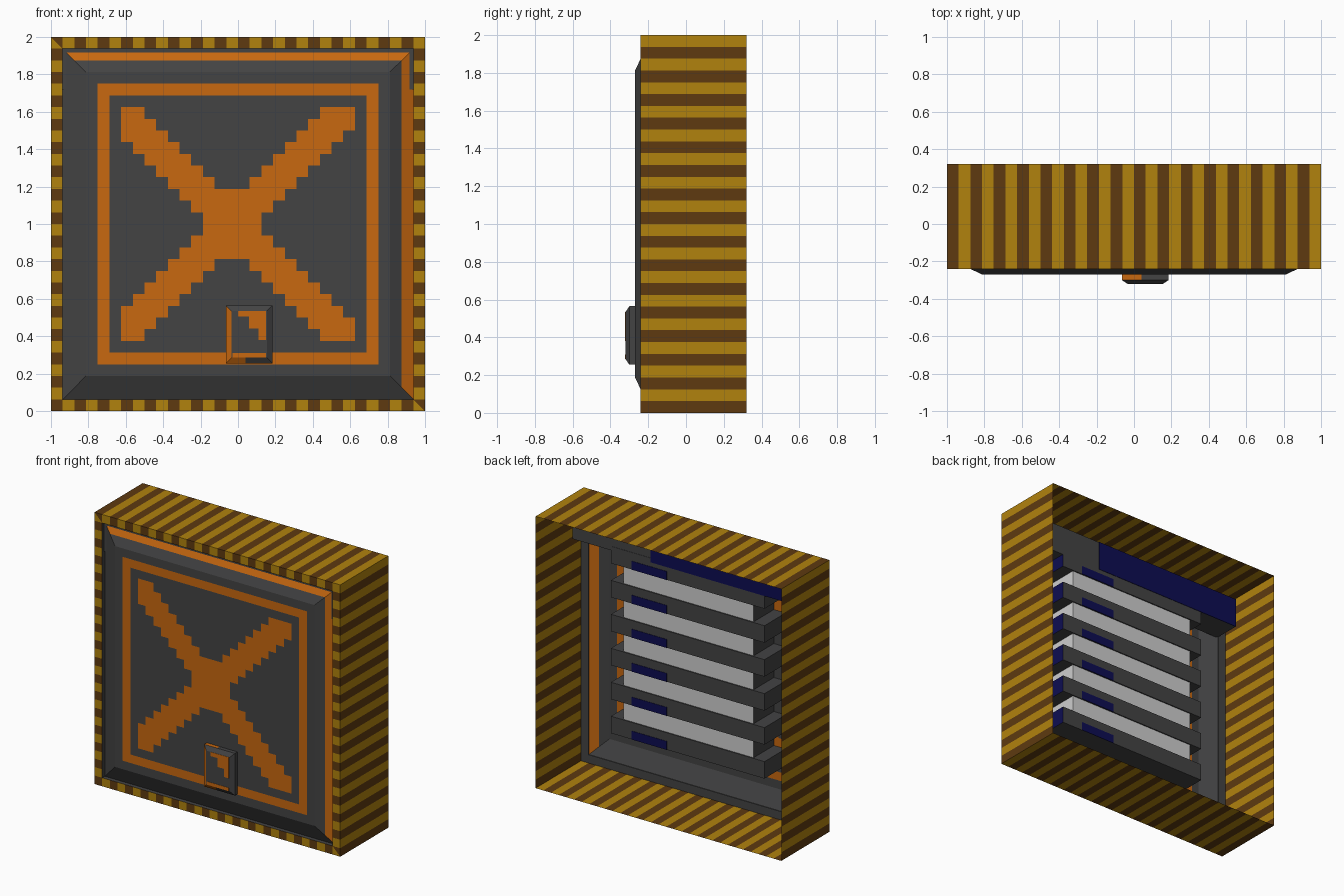
import bpy, bmesh
from mathutils import Vector

if "Cube" in bpy.data.objects:
    bpy.data.objects.remove(bpy.data.objects["Cube"])

MATS = {}
for n, c in {"yellow": (.44, .225, .004), "brown": (.112, .042, .005), "orange": (.58, .14, .005),
             "dark_grey": (.056, .056, .057), "navy": (.004, .004, .085), "pale_grey": (.62, .62, .62)}.items():
    m = bpy.data.materials.new(n)
    m.diffuse_color = (*c, 1)
    m.use_nodes = True
    m.node_tree.nodes["Principled BSDF"].inputs["Base Color"].default_value = m.diffuse_color
    MATS[n] = m
NAMES = list(MATS)
MID = Vector((0, 0, 1))


def finish(bm, name, rule=None, outward=None):
    """Make an object; rule(center, normal) gives each face its colour."""
    bmesh.ops.remove_doubles(bm, verts=bm.verts, dist=1e-5)
    bm.normal_update()
    if outward is not None:
        for f in bm.faces:
            if f.normal.dot(f.calc_center_median() - outward) < 0:
                f.normal_flip()
        bm.normal_update()
    if rule:
        for f in bm.faces:
            f.material_index = NAMES.index(rule(f.calc_center_median(), f.normal))
    me = bpy.data.meshes.new(name)
    bm.to_mesh(me)
    bm.free()
    for m in MATS.values():
        me.materials.append(m)
    ob = bpy.data.objects.new(name, me)
    bpy.context.collection.objects.link(ob)
    return ob


def face(bm, pts):
    keep = []
    for p in pts:
        if p not in keep:
            keep.append(p)
    return bm.faces.new([bm.verts.new(p) for p in keep])


def rings(bm, levels, cx=0, cz=1):
    """Loft rectangular rings (half width, half height, y)."""
    for (a, b, y), (a2, b2, y2) in zip(levels, levels[1:]):
        s = [(-1, -1), (1, -1), (1, 1), (-1, 1)]
        for i in range(4):
            (p, q), (r, t) = s[i], s[(i + 1) % 4]
            face(bm, [(cx + p * a, y, cz + q * b), (cx + r * a, y, cz + t * b),
                      (cx + r * a2, y2, cz + t * b2), (cx + p * a2, y2, cz + q * b2)])


def box(name, x0, x1, y0, y1, z0, z1, rule):
    bm = bmesh.new()
    bmesh.ops.create_cube(bm, size=1)
    for v in bm.verts:
        v.co = ((x0 + x1) / 2 + v.co.x * (x1 - x0), (y0 + y1) / 2 + v.co.y * (y1 - y0),
                (z0 + z1) / 2 + v.co.z * (z1 - z0))
    return finish(bm, name, rule)


FRONT, BACK, IN, CELL = -.24, .32, .9375, .0625

# Striped open casing: four thin walls plus the front rim
bm = bmesh.new()
for sgn in (1, -1):
    for swap in (False, True):
        def P(t, h, y):
            return (sgn * h, y, 1 + t) if swap else (t, y, 1 + sgn * h)
        for i in range(32):
            t0, t1 = -1 + i * CELL, -1 + (i + 1) * CELL
            c0, c1 = [max(-IN, min(IN, t)) for t in (t0, t1)]
            for f in (face(bm, [P(t0, 1, FRONT), P(t1, 1, FRONT), P(t1, 1, BACK), P(t0, 1, BACK)]),
                      face(bm, [P(t0, 1, FRONT), P(t1, 1, FRONT), P(c1, IN, FRONT), P(c0, IN, FRONT)])):
                f.material_index = i % 2 == 0
finish(bm, "striped_casing", outward=MID)

# Grey lining behind the rim
bm = bmesh.new()
rings(bm, [(IN, IN, FRONT), (IN, IN, -.205), (.999, .999, -.205)])
bmesh.ops.recalc_face_normals(bm, faces=bm.faces)
finish(bm, "rim_lining", lambda c, n: "dark_grey")

# Bevelled border of the front panel, orange along its top and right outer bands
bm = bmesh.new()
rings(bm, [(IN, IN, -.21), (.875, .875, -.24), (.8125, .8125, -.27)])


def border_colour(c, n):
    outer = max(abs(c.x), abs(c.z - 1)) > .87
    return "orange" if outer and (n.z > .2 or n.x > .2) else "dark_grey"


finish(bm, "panel_border", border_colour, MID)

# Flat front panel with a stepped cross and square outline
bm = bmesh.new()
for i in range(26):
    for j in range(26):
        x, z = -.8125 + i * CELL, .1875 + j * CELL
        face(bm, [(x, -.27, z), (x + CELL, -.27, z), (x + CELL, -.27, z + CELL), (x, -.27, z + CELL)])


def paint(c, n):
    x, ax, az = abs(c.x + CELL / 2), abs(c.x), abs(c.z - 1)
    if .6875 < max(ax, az) < .75:
        return "orange"
    cross = max(ax, az) < .625 and abs(x - az) < .125
    return "orange" if cross or (x < .1 and az < .18) else "dark_grey"


finish(bm, "front_panel", paint, MID)

# Small chamfered latch
bm = bmesh.new()
LX, LZ = .06, .41
rings(bm, [(.125, .155, -.27), (.125, .155, -.3), (.095, .125, -.32)], LX, LZ)
face(bm, [(LX - .095, -.32, LZ - .125), (LX + .095, -.32, LZ - .125),
          (LX + .095, -.32, LZ + .125), (LX - .095, -.32, LZ + .125)])
bmesh.ops.remove_doubles(bm, verts=bm.verts, dist=1e-5)
bmesh.ops.bisect_plane(bm, geom=bm.verts[:] + bm.edges[:] + bm.faces[:],
                       plane_co=(.04, 0, 0), plane_no=(1, 0, 0))


def latch_colour(c, n):
    side = n.x < -.3 or (n.z < -.3 and c.x < .04) or (n.z > .9 and c.x < .04)
    return "orange" if side else "dark_grey"


finish(bm, "latch", latch_colour, Vector((LX, -.27, LZ)))
for x0, x1, z0, z1 in ((0, .15, .505, .535), (.06, .15, .44, .505), (.11, .15, .38, .44), (-.03, .15, .286, .31)):
    box("latch_mark", x0, x1, -.322, -.3195, z0, z1, lambda c, n: "orange")

# Rear stack of slats with pale blocks between
Y = -.02
for k in range(6):
    z = .375 + k * .25
    box("rear_slat", -.625, .625, -.265, Y, z, z + .125,
        lambda c, n: "navy" if n.x > .5 else "dark_grey")
    box("slat_marking", .17, .455, Y - .001, Y + .003, z, z + .0625, lambda c, n: "navy")
    if k < 5:
        box("pale_block", -.53, .53, -.265, Y - .008, z + .125, z + .25,
            lambda c, n: "pale_grey" if n.y > .5 or n.x > .5 else "dark_grey")

# Rear top beam with a navy face
box("top_beam", -.9375, .9375, -.22, Y - .002, 1.72, 1.9375, lambda c, n: "dark_grey")
box("beam_marking", -.9375, .3, Y - .002, Y + .003, 1.72, 1.9375, lambda c, n: "navy")
